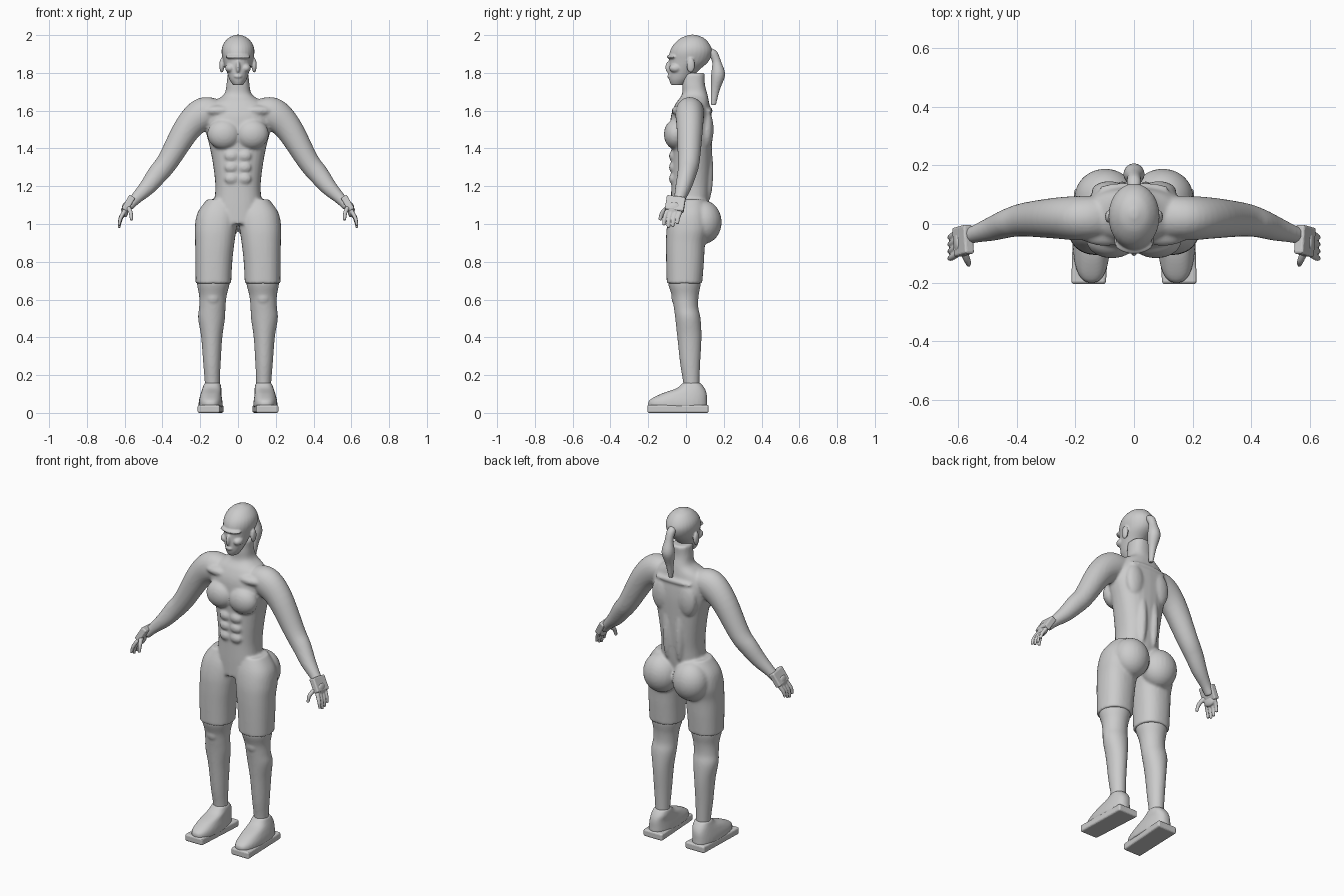
import bpy, bmesh, math
from mathutils import Vector, Matrix

if "Cube" in bpy.data.objects:
    bpy.data.objects.remove(bpy.data.objects["Cube"], do_unlink=True)

grey = bpy.data.materials.new("plain grey")
grey.use_nodes = True
GREY = (0.6, 0.6, 0.6, 1)
grey.diffuse_color = GREY
grey.node_tree.nodes["Principled BSDF"].inputs["Base Color"].default_value = GREY
SEGMENTS = 28


def catmull(rows, steps=5):
    """Smooth a list of section rows."""
    vecs = [Vector(row) for row in rows]
    out = []
    for i in range(len(vecs) - 1):
        p, q, r, s = vecs[max(i - 1, 0)], vecs[i], vecs[i + 1], vecs[min(i + 2, len(vecs) - 1)]
        for k in range(steps):
            t = k / steps
            out.append(q + (r - p) * (t / 2) + (p * 2 - q * 5 + r * 4 - s) * (t * t / 2)
                       + (q * 3 - p - r * 3 + s) * (t ** 3 / 2))
    return out + [vecs[-1]]


def loft(bm, rows, flat=True, power=2.0, side=1):
    """Rows are x, y, z, half width, half depth; flat keeps sections level."""
    rows = catmull(rows)
    centres = [Vector((row[0] * side, row[1], row[2])) for row in rows]
    rings = []
    for i, row in enumerate(rows):
        across, depth = Vector((1, 0, 0)), Vector((0, 1, 0))
        if not flat:
            tangent = (centres[min(i + 1, len(rows) - 1)] - centres[max(i - 1, 0)]).normalized()
            depth = (depth - tangent * depth.dot(tangent)).normalized()
            across = depth.cross(tangent)
        ring = []
        for k in range(SEGMENTS):
            angle = math.tau * k / SEGMENTS
            c, s = math.cos(angle), math.sin(angle)
            u = math.copysign(abs(c) ** (2 / power), c) * row[3]
            v = math.copysign(abs(s) ** (2 / power), s) * row[4]
            ring.append(bm.verts.new(centres[i] + across * u + depth * v))
        rings.append(ring)
    for a, b in zip(rings, rings[1:]):
        for k in range(SEGMENTS):
            n = (k + 1) % SEGMENTS
            bm.faces.new((a[k], a[n], b[n], b[k]))
    bm.faces.new(rings[0])
    bm.faces.new(rings[-1])


def ball(bm, centre, radii, side=1):
    centre = Vector((centre[0] * side, centre[1], centre[2]))
    bmesh.ops.create_uvsphere(bm, u_segments=24, v_segments=16, radius=1,
                              matrix=Matrix.Translation(centre) @ Matrix.Diagonal((*radii, 1)))


def finish(bm, name, voxel=None, smooth=4, bevel=None):
    bmesh.ops.recalc_face_normals(bm, faces=bm.faces)
    mesh = bpy.data.meshes.new(name)
    bm.to_mesh(mesh)
    bm.free()
    mesh.materials.append(grey)
    obj = bpy.data.objects.new(name, mesh)
    bpy.context.collection.objects.link(obj)
    if voxel:
        mesh.shade_smooth()
        fuse = obj.modifiers.new("fuse", "REMESH")
        fuse.mode, fuse.voxel_size, fuse.use_smooth_shade = "VOXEL", voxel, True
        relax = obj.modifiers.new("relax", "SMOOTH")
        relax.factor, relax.iterations = 0.5, smooth
    if bevel:
        edge = obj.modifiers.new("edge", "BEVEL")
        edge.width, edge.segments = bevel, 3
    return obj


SIDES = (("left", 1), ("right", -1))

# Body: torso, neck, arms, hips and upper legs fused together
bm = bmesh.new()
loft(bm, [(0, .01, 1, .12, .09), (0, .02, 1.1, .125, .1), (0, .025, 1.2, .12, .103),
          (0, .028, 1.3, .13, .106), (0, .03, 1.4, .148, .108), (0, .028, 1.5, .172, .112),
          (0, .028, 1.58, .175, .106), (0, .035, 1.64, .14, .088), (0, .046, 1.685, .075, .068),
          (0, .04, 1.74, .061, .06), (0, .04, 1.8, .055, .06)], power=2.4)
ball(bm, (0, .122, 1.6), (.12, .02, .016))
for word, side in SIDES:
    loft(bm, [(.1, .025, 1.6, .06, .07), (.18, .02, 1.585, .086, .076), (.265, .02, 1.51, .074, .07),
              (.37, .015, 1.335, .058, .058), (.425, .004, 1.265, .054, .05),
              (.48, -.015, 1.195, .044, .042), (.545, -.035, 1.13, .03, .03),
              (.58, -.045, 1.09, .026, .028)], flat=False, side=side)
    loft(bm, [(.095, .02, 1.13, .07, .075), (.108, .015, 1.06, .106, .1), (.118, .01, .98, .111, .112),
              (.123, -.002, .9, .104, .104), (.128, -.005, .8, .098, .1),
              (.13, -.008, .685, .094, .094)], power=2.3, side=side)
    ball(bm, (.098, .092, 1.01), (.105, .097, .115), side)        # buttock
    ball(bm, (.075, -.055, 1.475), (.088, .062, .08), side)       # chest
    ball(bm, (.1, -.03, 1.6), (.09, .045, .03), side)             # collar
    ball(bm, (.085, .11, 1.5), (.06, .036, .1), side)             # shoulder blade
    ball(bm, (.04, .11, 1.28), (.03, .035, .17), side)            # back muscle
    for height in (1.36, 1.3, 1.24):
        ball(bm, (.034, -.072, height), (.036, .018, .028), side)  # stomach muscle
finish(bm, "body", voxel=.008, smooth=5)

# Head with brow, nose, cheeks and ears
bm = bmesh.new()
loft(bm, [(0, -.045, 1.735, .026, .034), (0, -.034, 1.765, .045, .056), (0, -.014, 1.81, .061, .078),
          (0, .015, 1.86, .077, .104), (0, .026, 1.91, .087, .112), (0, .03, 1.95, .079, .096),
          (0, .034, 1.985, .05, .06), (0, .035, 2.002, .012, .014)])
ball(bm, (0, -.068, 1.885), (.066, .034, .014))
ball(bm, (0, -.088, 1.83), (.012, .022, .034))
ball(bm, (0, -.082, 1.782), (.024, .018, .012))
for word, side in SIDES:
    ball(bm, (.042, -.055, 1.825), (.026, .034, .024), side)
    ball(bm, (.086, .025, 1.84), (.013, .022, .04), side)
finish(bm, "head", voxel=.005, smooth=4)

# Ponytail
bm = bmesh.new()
loft(bm, [(0, .125, 1.93, .012, .014), (0, .138, 1.91, .024, .028), (0, .162, 1.86, .024, .024),
          (0, .17, 1.79, .036, .037), (0, .155, 1.71, .022, .024), (0, .145, 1.63, .012, .014)])
finish(bm, "ponytail", voxel=.005)

for word, side in SIDES:
    # Lower leg, tucked inside the shorts hem
    bm = bmesh.new()
    loft(bm, [(.135, .028, .1, .04, .042), (.136, .028, .16, .04, .043), (.138, .022, .26, .046, .053),
              (.139, .018, .4, .056, .064), (.14, .01, .5, .071, .067), (.136, 0, .56, .07, .065),
              (.133, -.004, .62, .073, .071), (.131, -.008, .68, .086, .086),
              (.13, -.008, .72, .086, .086)], side=side)
    ball(bm, (.133, -.045, .61), (.04, .032, .045), side)
    finish(bm, word + "_lower_leg", voxel=.007)

    # Shoe upper
    bm = bmesh.new()
    loft(bm, [(.145, -.043, .03, .064, .156), (.145, -.042, .065, .062, .154),
              (.143, -.012, .1, .055, .122), (.138, .024, .13, .05, .075),
              (.136, .03, .16, .042, .046)], power=2.5, side=side)
    finish(bm, word + "_shoe", voxel=.007)

    # Sole slab
    bm = bmesh.new()
    corners = [(.096, -.205), (.214, -.205), (.204, .12), (.076, .12)]
    face = bm.faces.new([bm.verts.new((x * side, y, 0)) for x, y in corners])
    top = bmesh.ops.extrude_face_region(bm, geom=[face])["geom"]
    bmesh.ops.translate(bm, vec=(0, 0, .042), verts=[v for v in top if isinstance(v, bmesh.types.BMVert)])
    finish(bm, word + "_sole", bevel=.01)

    # Wrist guard block
    bm = bmesh.new()
    tilt = Matrix.Rotation(math.radians(-30 * side), 4, "Y") @ Matrix.Rotation(math.radians(-8), 4, "X")
    bmesh.ops.create_cube(bm, size=1, matrix=Matrix.Translation((.583 * side, -.057, 1.105)) @ tilt
                          @ Matrix.Diagonal((.036, .1, .085, 1)))
    finish(bm, word + "_wrist_guard", bevel=.008)

    # Hand with four fingers and a thumb
    bm = bmesh.new()
    ball(bm, (.598, -.064, 1.075), (.018, .045, .04), side)
    for k in range(4):
        y, reach = -.03 - k * .024, (.055, .07, .075, .062)[k]
        loft(bm, [(.603, y, 1.065, .011, .012), (.622, y - .012, 1.06 - reach / 2, .01, .011),
                  (.63, y - .016, 1.055 - reach, .007, .008)], flat=False, side=side)
    loft(bm, [(.583, -.09, 1.09, .013, .014), (.568, -.125, 1.06, .011, .012),
              (.564, -.138, 1.02, .008, .009)], flat=False, side=side)
    finish(bm, word + "_hand", voxel=.004, smooth=2)
